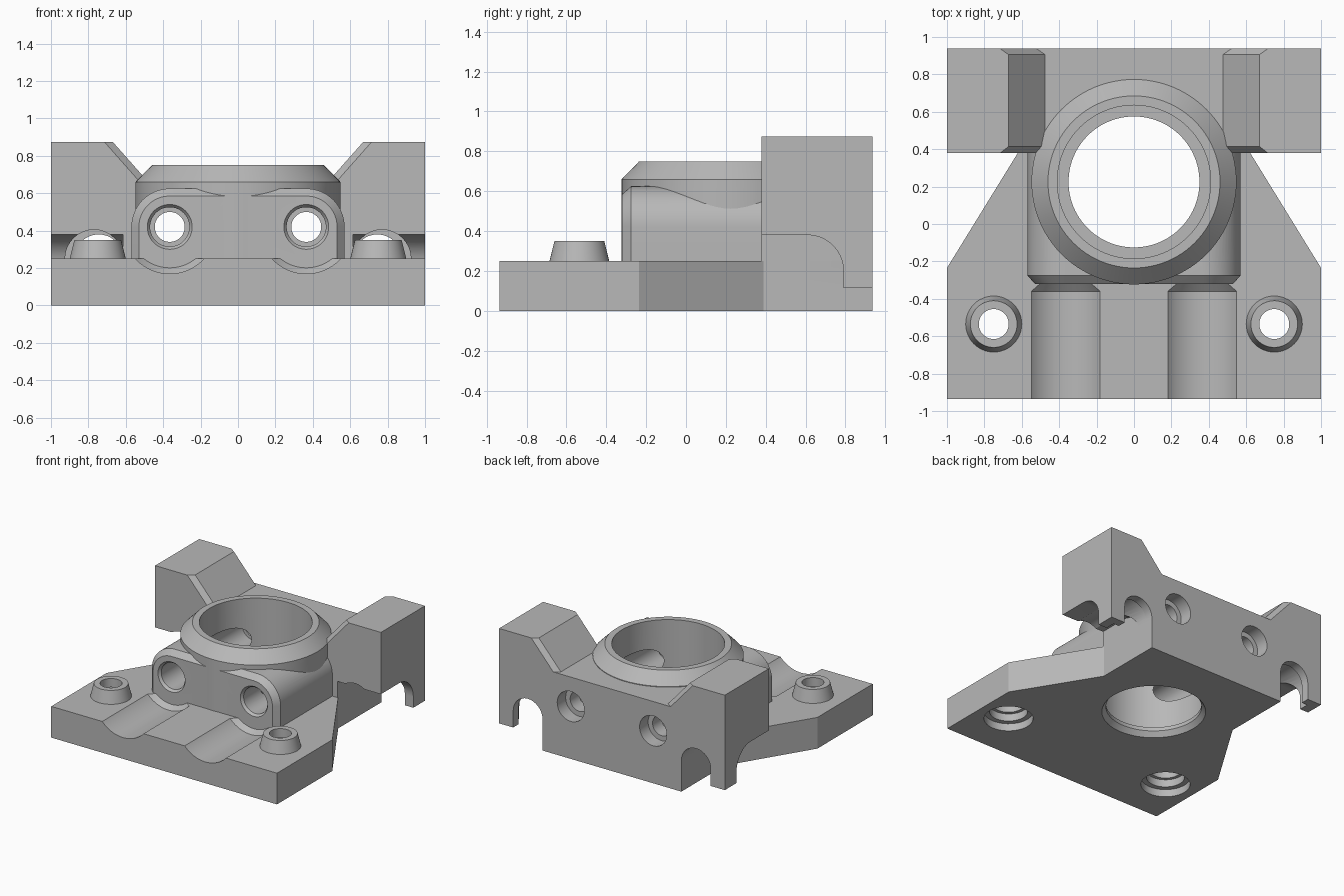
import bpy, bmesh, math
from mathutils import Vector

old = bpy.data.objects.get("Cube")
if old:
    bpy.data.objects.remove(old, do_unlink=True)

grey = bpy.data.materials.new("plain_grey")
grey.use_nodes = True
COLOUR = (0.48, 0.48, 0.48, 1)
grey.diffuse_color = COLOUR
grey.node_tree.nodes["Principled BSDF"].inputs["Base Color"].default_value = COLOUR


def loft(name, rings):
    """Closed solid through rings of equal point count."""
    bm = bmesh.new()
    loops = [[bm.verts.new(p) for p in ring] for ring in rings]
    n = len(loops[0])
    for a, b in zip(loops, loops[1:]):
        for i in range(n):
            j = (i + 1) % n
            bm.faces.new((a[i], a[j], b[j], b[i]))
    bm.faces.new(loops[0][::-1])
    bm.faces.new(loops[-1])
    bmesh.ops.recalc_face_normals(bm, faces=bm.faces)
    mesh = bpy.data.meshes.new(name)
    bm.to_mesh(mesh)
    bm.free()
    mesh.materials.append(grey)
    obj = bpy.data.objects.new(name, mesh)
    bpy.context.collection.objects.link(obj)
    return obj


def turned(name, axis, centre, profile, sides=64):
    """Round solid along Y or Z; profile holds (radius, position)."""
    rings = []
    for r, t in profile:
        ring = []
        for i in range(sides):
            a = 2 * math.pi * i / sides
            u, v = centre[0] + r * math.cos(a), centre[1] + r * math.sin(a)
            ring.append((u, v, t) if axis == "Z" else (u, t, v))
        rings.append(ring)
    return loft(name, rings)


def arc(cx, cz, r, start, end, steps=16):
    return [(cx + r * math.cos(math.radians(start + (end - start) * i / steps)),
             cz + r * math.sin(math.radians(start + (end - start) * i / steps)))
            for i in range(steps + 1)]


def along_y(points, y):
    return [(x, y, z) for x, z in points]


def combine(target, other, operation):
    """Apply an exact boolean and drop the helper."""
    mod = target.modifiers.new("combine", "BOOLEAN")
    mod.object, mod.operation, mod.solver = other, operation, "EXACT"
    other.hide_render = True
    graph = bpy.context.evaluated_depsgraph_get()
    mesh = bpy.data.meshes.new_from_object(target.evaluated_get(graph))
    target.modifiers.clear()
    target.data = mesh
    bpy.data.objects.remove(other, do_unlink=True)


# Base plate with tapered rear
half = [(1, -0.935), (1, -0.235), (0.615, 0.39), (0.615, 0.6)]
outline = half + [(-x, y) for x, y in reversed(half)]
body = loft("bearing_mount", [[(x, y, z) for x, y in outline] for z in (0, 0.25)])

# Rod clearance grooves in the plate
for s in (-1, 1):
    combine(body, turned("groove", "Y", (s * 0.365, 0.42),
            [(0.25, -1.1), (0.25, -0.36), (0.215, -0.315), (0.215, -0.25)]), "DIFFERENCE")


# Back wall with towers and chamfered slopes
def wall_ring(y, shift):
    right = [(1, 0), (1, 0.875), (0.67 + shift, 0.875), (0.475 + shift, 0.655)]
    return along_y(right + [(-x, z) for x, z in reversed(right)], y)


wall = loft("back_wall", [wall_ring(0.38, 0.045), wall_ring(0.415, 0),
                          wall_ring(0.905, 0), wall_ring(0.937, 0.045)])
relief = [(0.3, -0.1), (0.3, 0.38)] + arc(0.61, 0.2, 0.18, 90, 0)
relief += [(0.79, 0.115), (1.1, 0.115), (1.1, -0.1)]


def slot(cx, r, y0, y1):
    pts = arc(cx, 0.25, r, 0, 180) + [(cx - r, -0.2), (cx + r, -0.2)]
    return loft("slot", [along_y(pts, y0), along_y(pts, y1)])


for s in (-1, 1):
    combine(wall, loft("wing_relief", [[(s * x, y, z) for y, z in relief]
                                       for x in (0.615, 1.1)]), "DIFFERENCE")
    combine(wall, slot(s * 0.745, 0.13, 0.3, 1.1), "DIFFERENCE")
    combine(wall, slot(s * 0.77, 0.155, 0.3, 0.87), "DIFFERENCE")
combine(body, wall, "UNION")


# Rounded block holding both rods
def block_ring(y, r):
    pts = arc(0.365, 0.42, r, 0, 90) + arc(-0.365, 0.42, r, 90, 180)
    return along_y(pts + [(-0.365 - r, 0.1), (0.365 + r, 0.1)], y)


combine(body, loft("rod_block", [block_ring(-0.32, 0.165), block_ring(-0.275, 0.205),
                                 block_ring(0.5, 0.205)]), "UNION")

# Central collar
combine(body, turned("collar", "Z", (0, 0.225),
        [(0.548, 0.1), (0.548, 0.66), (0.46, 0.75)], 96), "UNION")

# Screw bosses
for s in (-1, 1):
    combine(body, turned("boss", "Z", (s * 0.75, -0.535),
            [(0.15, 0.2), (0.15, 0.25), (0.125, 0.35)], 48), "UNION")

# Central bore with a retaining lip
combine(body, turned("bore", "Z", (0, 0.225),
        [(0.38, -0.1), (0.38, 0), (0.35, 0.04), (0.35, 0.07), (0.41, 0.07),
         (0.41, 0.9)], 96), "DIFFERENCE")

# Rod bores and screw holes
for s in (-1, 1):
    combine(body, turned("rod_bore", "Y", (s * 0.365, 0.42),
            [(0.12, -0.4), (0.12, -0.32), (0.105, -0.3), (0.105, 0.72), (0.08, 0.72),
             (0.08, 0.83), (0.12, 0.83), (0.12, 1.1)], 48), "DIFFERENCE")
    combine(body, turned("screw_hole", "Z", (s * 0.75, -0.535),
            [(0.18, -0.1), (0.18, 0.06), (0.14, 0.06), (0.14, 0.12), (0.115, 0.12),
             (0.115, 0.28), (0.08, 0.28), (0.08, 0.5)], 48), "DIFFERENCE")

# Smooth the round surfaces
bpy.ops.object.select_all(action="DESELECT")
body.select_set(True)
bpy.context.view_layer.objects.active = body
bpy.ops.object.shade_smooth_by_angle(angle=math.radians(25))
